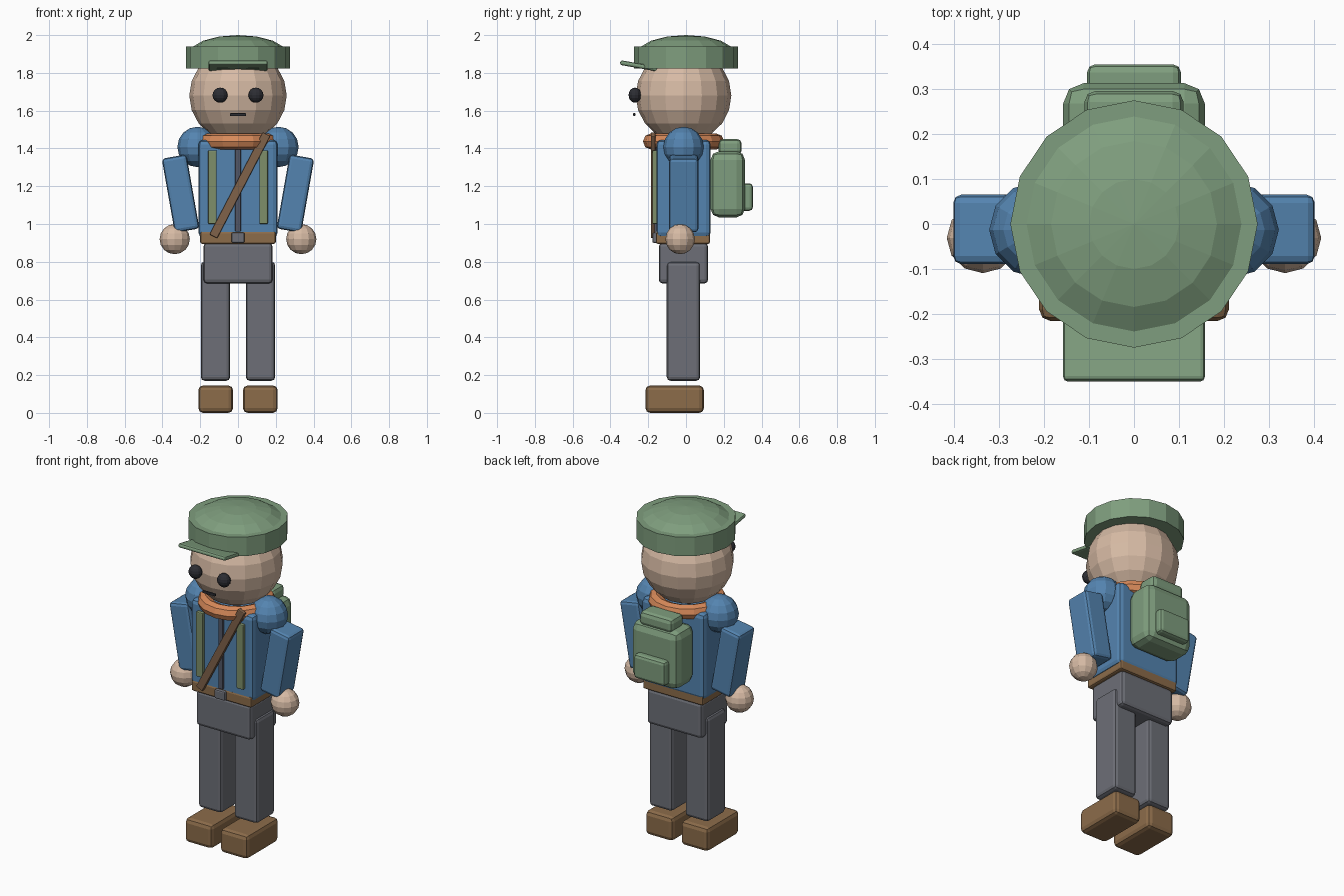
import bpy
from math import radians

if "Cube" in bpy.data.objects:
    bpy.data.objects.remove(bpy.data.objects["Cube"], do_unlink=True)

CY = -0.013  # depth centre of the body


def material(name, hex_code):
    srgb = [int(hex_code[i:i + 2], 16) / 255 for i in (0, 2, 4)]
    color = [((c + 0.055) / 1.055) ** 2.4 for c in srgb] + [1]
    mat = bpy.data.materials.new(name)
    mat.use_nodes = True
    mat.diffuse_color = color
    mat.node_tree.nodes["Principled BSDF"].inputs["Base Color"].default_value = color
    return mat


green = material("cap green", "7F9E7E")
olive = material("strap olive", "7E8F6A")
blue = material("jacket blue", "5484B0")
skin = material("skin", "D6BAA4")
orange = material("scarf orange", "D88A5A")
brown = material("leather brown", "8C6C4A")
dark_brown = material("sash brown", "80624A")
grey = material("trouser grey", "6D6F77")
slate = material("zip slate", "525665")
black = material("eye black", "2C2D33")


def finish(name, mat):
    ob = bpy.context.object
    ob.name = name
    ob.data.materials.append(mat)
    return ob


def box(name, mat, x, y, z, bevel=0.01, tilt=(0, 0, 0)):
    """Bevelled box given its (low, high) extent on each axis."""
    spans = (x, y, z)
    bpy.ops.mesh.primitive_cube_add(size=1, location=[(a + b) / 2 for a, b in spans],
                                    rotation=[radians(t) for t in tilt])
    ob = finish(name, mat)
    ob.scale = [b - a for a, b in spans]
    bpy.ops.object.transform_apply(location=False, rotation=False, scale=True)
    if bevel:
        mod = ob.modifiers.new("bevel", "BEVEL")
        mod.width = bevel
        mod.segments = 2
    return ob


def ball(name, mat, center, radii, segments=12, rings=8):
    bpy.ops.mesh.primitive_uv_sphere_add(segments=segments, ring_count=rings,
                                         radius=1, location=center)
    ob = finish(name, mat)
    ob.scale = radii
    bpy.ops.object.transform_apply(location=False, rotation=False, scale=True)
    return ob


# Head and face
ball("head", skin, (0, CY, 1.68), (0.258, 0.253, 0.25), 16, 10)
box("mouth", black, (-0.042, 0.042), (-0.28, -0.268), (1.572, 1.587), 0.003)

# Cap
bpy.ops.mesh.primitive_cylinder_add(vertices=16, radius=0.274, depth=0.115,
                                    location=(0, 0, 1.882))
finish("cap_band", green)
ball("cap_dome", green, (0, 0, 1.9), (0.26, 0.26, 0.1), 16, 8)
box("cap_brim", green, (-0.157, 0.157), (-0.35, -0.15), (1.825, 1.85), 0.01, (-10, 0, 0))

# Scarf
bpy.ops.mesh.primitive_torus_add(major_segments=16, minor_segments=8, major_radius=0.172,
                                 minor_radius=0.043, location=(0, CY, 1.437))
finish("scarf", orange)

# Torso and belt
box("jacket", blue, (-0.21, 0.21), (-0.157, 0.131), (0.93, 1.445), 0.025)
box("jacket_zip", slate, (-0.015, 0.015), (-0.168, -0.15), (0.96, 1.41), 0.004)
box("belt", brown, (-0.2, 0.2), (-0.16, 0.127), (0.895, 0.96), 0.01)
box("belt_buckle", grey, (-0.035, 0.035), (-0.178, -0.15), (0.9, 0.955), 0.008)
box("pelvis", grey, (-0.183, 0.183), (-0.144, 0.117), (0.685, 0.9), 0.02)
box("sash", dark_brown, (-0.013, 0.033), (-0.186, -0.162), (0.9, 1.51), 0.005, (0, 27.5, 0))

# Backpack
box("backpack", green, (-0.157, 0.157), (0.13, 0.312), (1.035, 1.385), 0.045)
box("backpack_flap", green, (-0.11, 0.11), (0.172, 0.295), (1.365, 1.45), 0.025)
box("backpack_pocket", green, (-0.104, 0.104), (0.29, 0.354), (1.07, 1.215), 0.018)

# Paired parts
for side, s in (("left", 1), ("right", -1)):
    def span(a, b):
        return (a, b) if s > 0 else (-b, -a)

    ball(side + "_eye", black, (s * 0.095, -0.27, 1.682), (0.04, 0.034, 0.04))
    ball(side + "_shoulder", blue, (s * 0.214, CY, 1.408), (0.107, 0.107, 0.107))
    box(side + "_arm", blue, span(0.238, 0.37), (-0.089, 0.065), (0.962, 1.36),
        0.018, (0, s * 10, 0))
    ball(side + "_hand", skin, (s * 0.335, -0.031, 0.92), (0.08, 0.078, 0.08))
    box(side + "_backpack_strap", olive, span(0.113, 0.158), (-0.178, -0.15),
        (1.0, 1.39), 0.006)
    box(side + "_leg", grey, span(0.042, 0.197), (-0.102, 0.075), (0.17, 0.8), 0.02)
    box(side + "_shoe", brown, span(0.026, 0.21), (-0.215, 0.095), (0.0, 0.145), 0.025)
